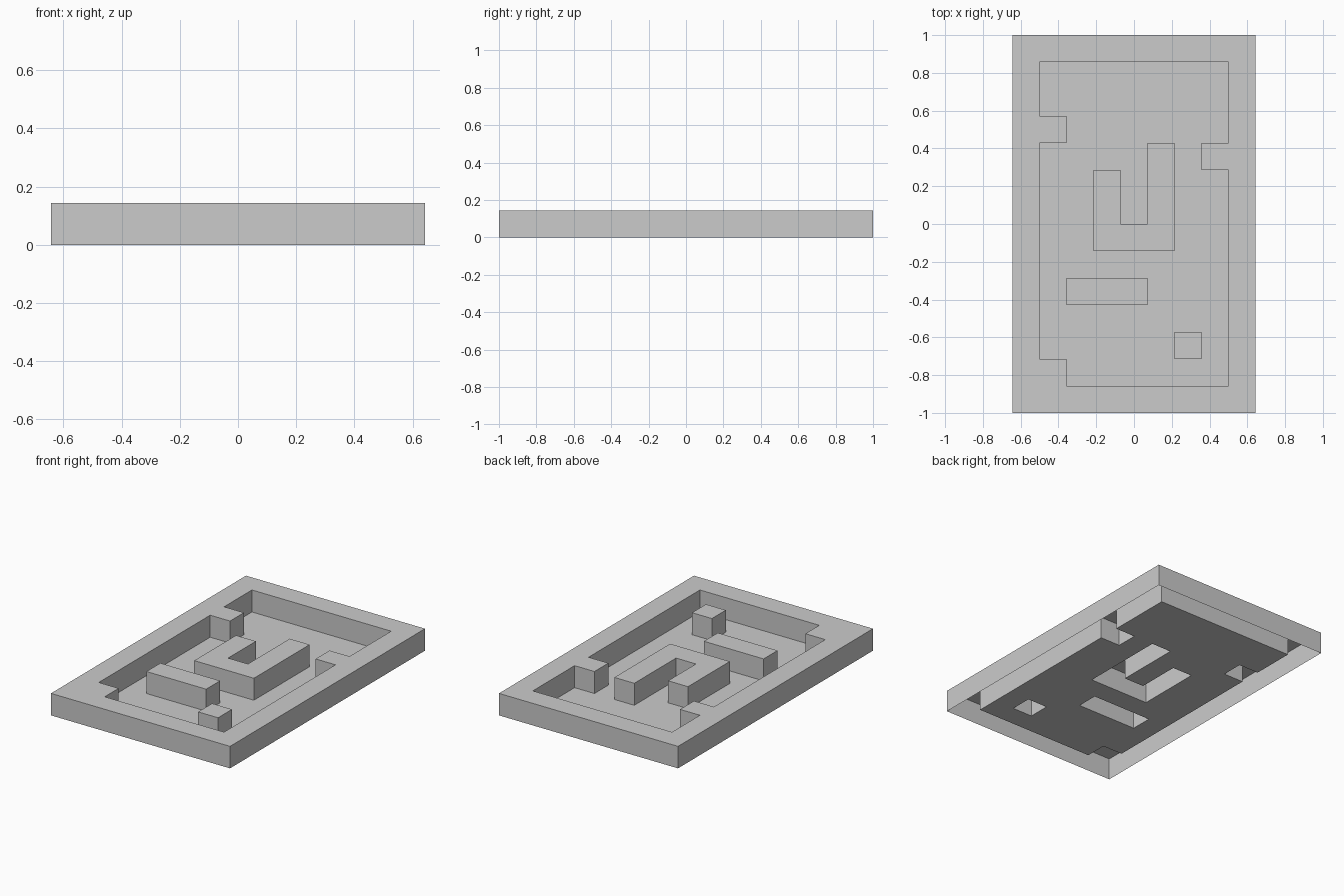
import bpy, bmesh, math

if "Cube" in bpy.data.objects:
    bpy.data.objects.remove(bpy.data.objects["Cube"])

COLS, ROWS = 9, 14
U = 2.0 / ROWS          # one square cell, also the wall height


def cells(c0, c1, r0, r1):
    """Inclusive block of grid cells; row 0 is at the back (+y)."""
    return {(c, r) for c in range(c0, c1 + 1) for r in range(r0, r1 + 1)}


def build(name, part, height):
    """Open-bottomed sheet over the cells, with side walls when raised."""
    bm = bmesh.new()

    def point(c, r, z):
        return bm.verts.new(((c - COLS / 2) * U, (ROWS / 2 - r) * U, z))

    for c, r in sorted(part):
        ring = [(c, r + 1), (c + 1, r + 1), (c + 1, r), (c, r)]
        bm.faces.new([point(*p, height) for p in ring])
        if height == 0:
            continue
        for i, (dc, dr) in enumerate([(0, 1), (1, 0), (0, -1), (-1, 0)]):
            if (c + dc, r + dr) not in part:
                a, b = ring[i], ring[(i + 1) % 4]
                bm.faces.new([point(*a, 0), point(*b, 0),
                              point(*b, height), point(*a, height)])
    bmesh.ops.remove_doubles(bm, verts=bm.verts[:], dist=1e-4)
    bmesh.ops.dissolve_limit(bm, angle_limit=math.radians(1),
                             verts=bm.verts[:], edges=bm.edges[:])
    mesh = bpy.data.meshes.new(name)
    bm.to_mesh(mesh)
    bm.free()
    bpy.context.collection.objects.link(bpy.data.objects.new(name, mesh))


everything = cells(0, COLS - 1, 0, ROWS - 1)

parts = {
    # Outer frame with three inward stubs
    "border_wall": (everything - cells(1, 7, 1, 12)) | {(1, 3), (7, 4), (1, 12)},
    # Free-standing blocks
    "u_shaped_wall": cells(3, 3, 5, 7) | cells(5, 5, 4, 7) | {(4, 7)},
    "straight_wall": cells(2, 4, 9, 9),
    "square_post": {(6, 11)},
}
for name, part in parts.items():
    build(name, part, U)

# Floor fills everything not under a wall
build("floor", everything - set().union(*parts.values()), 0)
